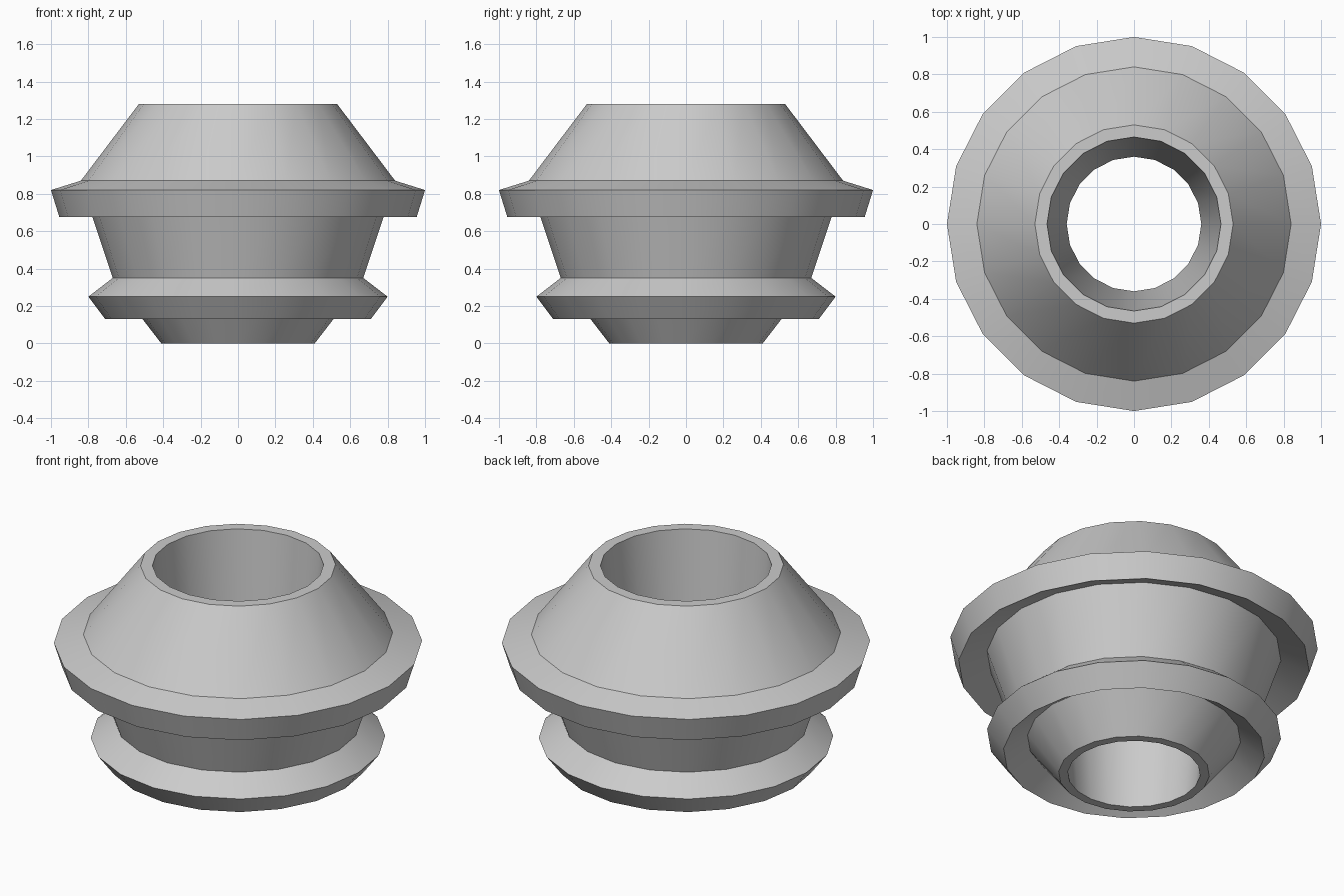
import bpy, bmesh
from math import cos, sin, pi, radians

if "Cube" in bpy.data.objects:
    bpy.data.objects.remove(bpy.data.objects["Cube"])

SIDES = 20


def lathe(name, profile):
    """Revolve a closed (radius, height) profile around z."""
    bm = bmesh.new()
    rings = [[bm.verts.new((r * cos(2 * pi * i / SIDES), r * sin(2 * pi * i / SIDES), z))
              for i in range(SIDES)] for r, z in profile]
    for a, b in zip(rings, rings[1:] + rings[:1]):
        for i in range(SIDES):
            j = (i + 1) % SIDES
            bm.faces.new((a[i], a[j], b[j], b[i]))
    bmesh.ops.recalc_face_normals(bm, faces=bm.faces)
    mesh = bpy.data.meshes.new(name)
    bm.to_mesh(mesh)
    bm.free()
    obj = bpy.data.objects.new(name, mesh)
    bpy.context.collection.objects.link(obj)
    bpy.ops.object.select_all(action='DESELECT')
    obj.select_set(True)
    bpy.context.view_layer.objects.active = obj
    bpy.ops.object.shade_smooth_by_angle(angle=radians(30))
    return obj


lathe("flanged_collar", [
    # tapered foot
    (0.36, 0.0), (0.41, 0.0), (0.58, 0.22),
    # lower flange with undercut
    (0.71, 0.13), (0.80, 0.25), (0.67, 0.35),
    # waist
    (0.80, 0.74),
    # upper flange with undercut
    (0.955, 0.675), (1.0, 0.82), (0.84, 0.87),
    # sloped shoulder, top rim, then tapered bore back to the foot
    (0.53, 1.28), (0.465, 1.28),
])
